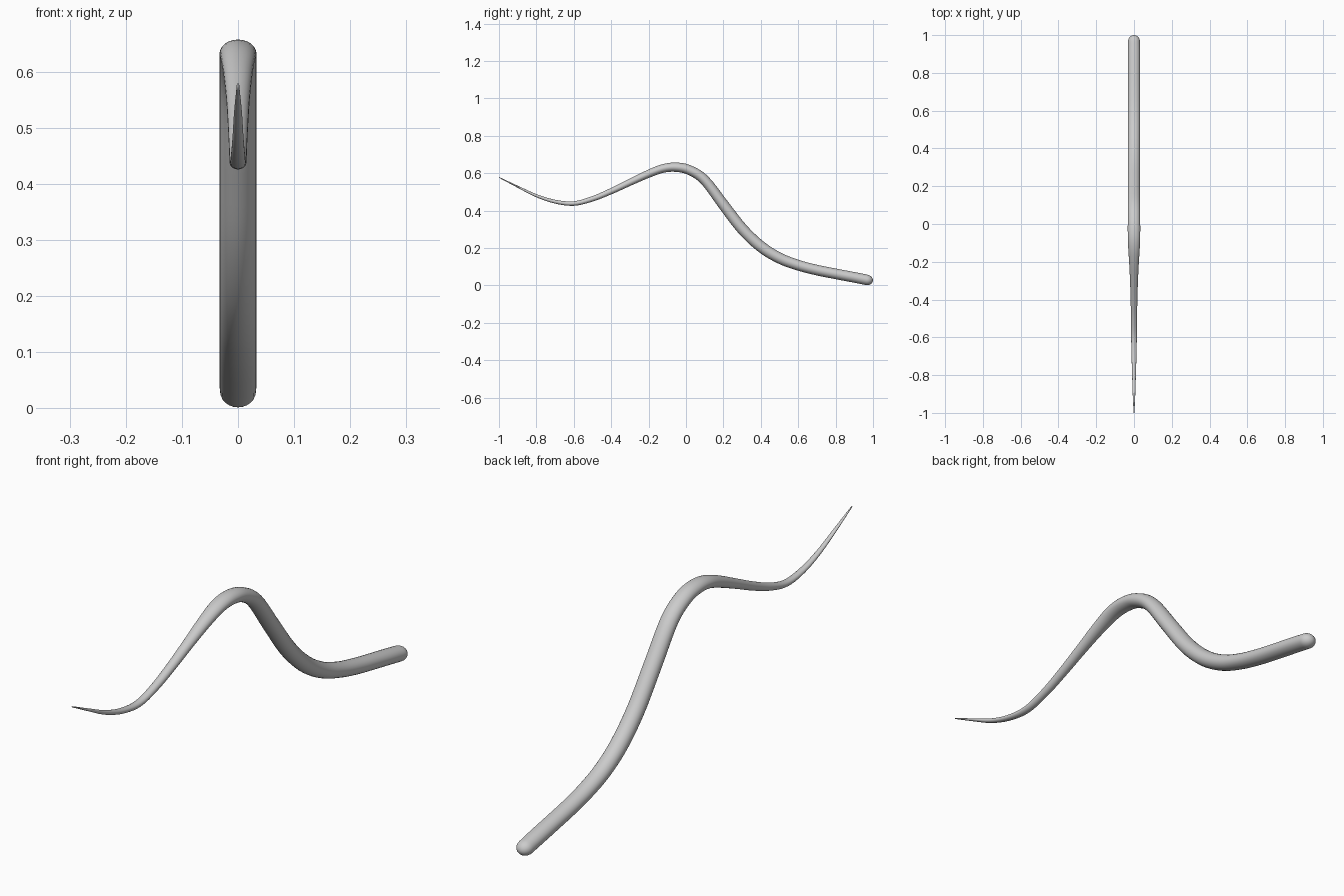
import bpy, bmesh, math
from mathutils import Vector

if "Cube" in bpy.data.objects:
    bpy.data.objects.remove(bpy.data.objects["Cube"])

# Centre line and section: y, z, half width (x), half thickness
STATIONS = [
    (-1.00, 0.578, 0.002, 0.002), (-0.90, 0.528, 0.007, 0.005),
    (-0.80, 0.480, 0.010, 0.008), (-0.70, 0.448, 0.013, 0.010),
    (-0.60, 0.438, 0.015, 0.012), (-0.50, 0.463, 0.016, 0.014),
    (-0.40, 0.504, 0.018, 0.016), (-0.30, 0.551, 0.021, 0.018),
    (-0.20, 0.597, 0.026, 0.021), (-0.12, 0.626, 0.031, 0.023),
    (-0.05, 0.632, 0.033, 0.025), (0.02, 0.616, 0.033, 0.026),
    (0.10, 0.563, 0.033, 0.027), (0.20, 0.432, 0.033, 0.029),
    (0.30, 0.303, 0.033, 0.030), (0.40, 0.208, 0.033, 0.030),
    (0.50, 0.146, 0.033, 0.029), (0.60, 0.108, 0.033, 0.028),
    (0.70, 0.082, 0.033, 0.028), (0.80, 0.062, 0.033, 0.028),
    (0.90, 0.043, 0.033, 0.028), (0.965, 0.030, 0.032, 0.028),
]
SIDES, STEPS = 24, 5


def spline(a, b, c, d, t):
    """Smooth interpolation between b and c."""
    return 0.5 * (2*b + (c - a)*t + (2*a - 5*b + 4*c - d)*t*t
                  + (3*b - a - 3*c + d)*t**3)


# Resample the stations smoothly
pts = [Vector(p) for p in STATIONS]
ext = [2*pts[0] - pts[1]] + pts + [2*pts[-1] - pts[-2]]
path = [spline(*ext[i:i + 4], k / STEPS)
        for i in range(len(pts) - 1) for k in range(STEPS)] + [pts[-1]]

# Rounded thick end
last, prev = path[-1], path[-2]
direction = Vector((last[0] - prev[0], last[1] - prev[1])).normalized()
for k in range(1, 8):
    a = k / 7.5 * math.pi / 2
    c, s = math.cos(a), math.sin(a) * 0.035
    path.append(Vector((last[0] + direction.x*s, last[1] + direction.y*s,
                        last[2]*c, last[3]*c)))

# Loft elliptical rings along the path
bm = bmesh.new()
rings = []
for i, p in enumerate(path):
    q, r = path[max(i - 1, 0)], path[min(i + 1, len(path) - 1)]
    t = Vector((0, r[0] - q[0], r[1] - q[1])).normalized()
    n = Vector((0, -t.z, t.y))
    centre = Vector((0, p[0], p[1]))
    rings.append([bm.verts.new(centre
                  + Vector((p[2] * math.cos(2*math.pi*j/SIDES), 0, 0))
                  + n * p[3] * math.sin(2*math.pi*j/SIDES)) for j in range(SIDES)])
for a, b in zip(rings, rings[1:]):
    for j in range(SIDES):
        k = (j + 1) % SIDES
        bm.faces.new((a[j], a[k], b[k], b[j]))
bm.faces.new(rings[0])
bm.faces.new(rings[-1])
bmesh.ops.recalc_face_normals(bm, faces=bm.faces)
for f in bm.faces:
    f.smooth = True

# Tapered tail
mesh = bpy.data.meshes.new("tail")
bm.to_mesh(mesh)
bm.free()
bpy.context.collection.objects.link(bpy.data.objects.new("tail", mesh))
